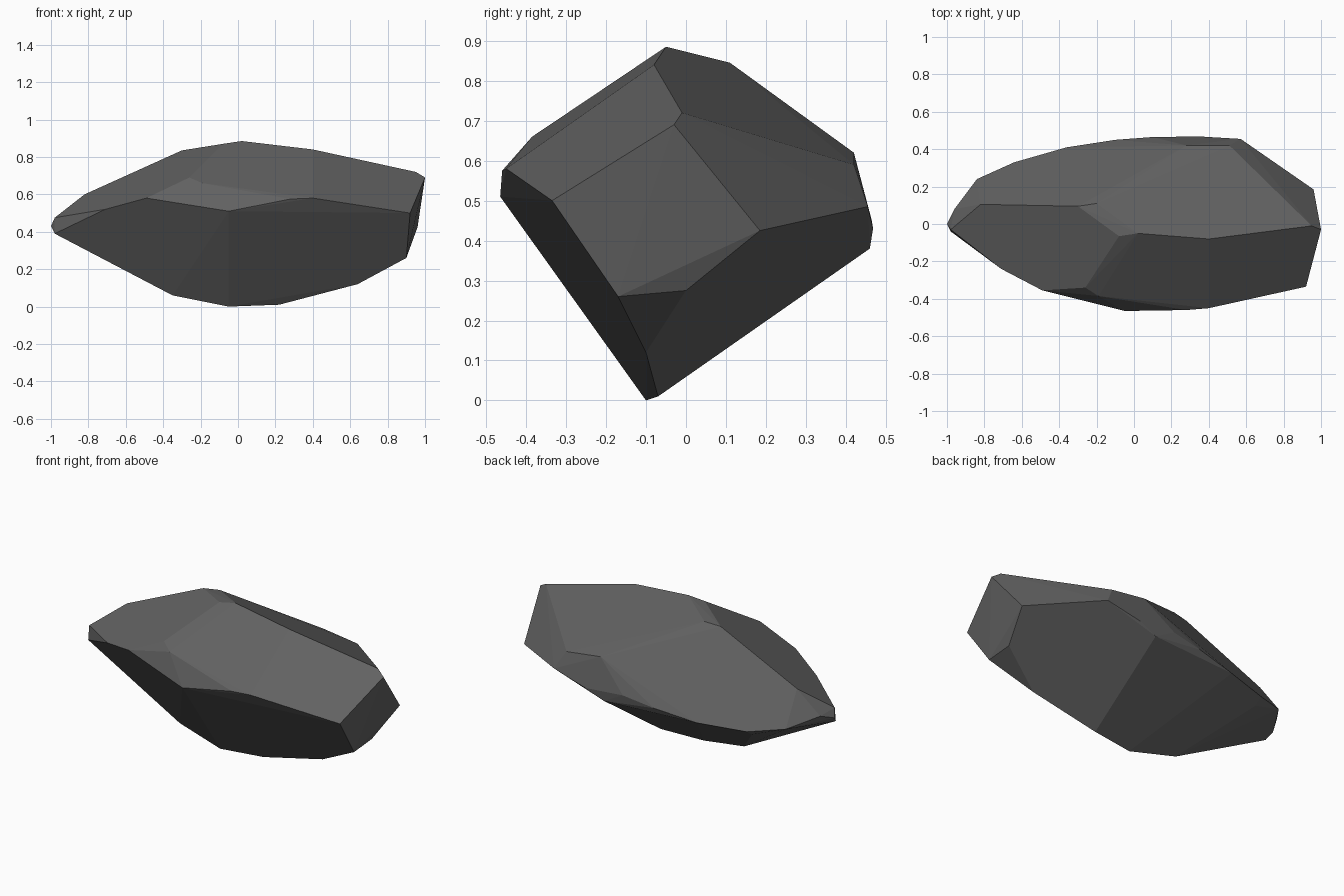
import bpy, bmesh, math

if "Cube" in bpy.data.objects:
    bpy.data.objects.remove(bpy.data.objects["Cube"])

# Corner points of the chipped stone, grouped by region
right_end = [(1, -.03, .69), (.95, -.01, .72), (.96, .185, .425), (.90, 0, .275),
             (.90, -.17, .26), (.92, -.335, .50)]
top_ridge = [(.40, -.08, .84), (.02, -.05, .885), (-.08, -.065, .87),
             (-.20, .11, .845), (-.30, .095, .835)]
back_rim = [(.51, .42, .59), (.57, .455, .485), (.28, .42, .62), (.35, .468, .43),
            (.23, .46, .38), (.10, .465, .45), (-.10, .45, .42), (-.36, .41, .385),
            (-.64, .33, .375), (-.64, .28, .34), (-.84, .24, .41)]
left_end = [(-.82, .105, .60), (-.96, .08, .46), (-1, 0, .43),
            (-.98, -.03, .475), (-.98, -.04, .39)]
front_rim = [(.40, -.45, .58), (.28, -.46, .575), (.13, -.43, .605), (-.05, -.465, .51),
             (-.19, -.385, .66), (-.26, -.34, .69), (-.35, -.37, .60),
             (-.49, -.355, .58), (-.71, -.24, .52)]
keel = [(.64, -.10, .12), (.22, -.07, .01), (-.05, -.10, 0), (-.35, -.06, .06),
        (-.60, -.05, .19)]

# Wrap the corners in a convex hull and merge nearly flat facets
bm = bmesh.new()
for p in right_end + top_ridge + back_rim + left_end + front_rim + keel:
    bm.verts.new(p)
res = bmesh.ops.convex_hull(bm, input=bm.verts[:])
loose = [v for v in bm.verts if not v.link_faces]
bmesh.ops.delete(bm, geom=loose, context='VERTS')
bmesh.ops.dissolve_limit(bm, angle_limit=math.radians(3),
                         verts=bm.verts[:], edges=bm.edges[:])
bmesh.ops.recalc_face_normals(bm, faces=bm.faces[:])

mesh = bpy.data.meshes.new("rock")
bm.to_mesh(mesh)
bm.free()
rock = bpy.data.objects.new("rock", mesh)
bpy.context.collection.objects.link(rock)

# Dark stone colour
mat = bpy.data.materials.new("dark_stone")
mat.diffuse_color = (.12, .12, .12, 1)
mat.use_nodes = True
mat.node_tree.nodes["Principled BSDF"].inputs["Base Color"].default_value = mat.diffuse_color
mesh.materials.append(mat)
